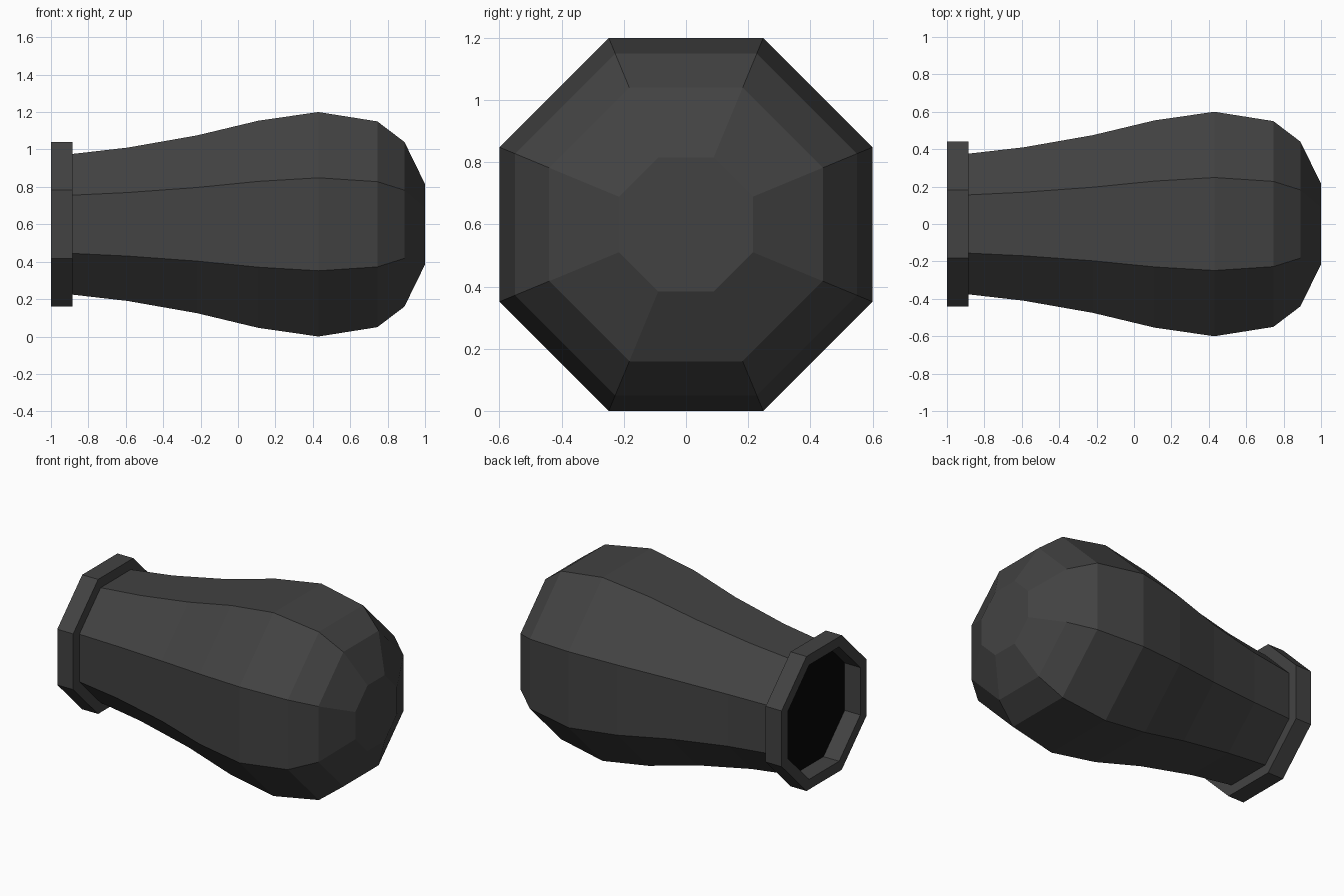
import bpy, bmesh, math

if "Cube" in bpy.data.objects:
    bpy.data.objects.remove(bpy.data.objects["Cube"])

SIDES = 8
CZ = 0.6


def material(name, v):
    m = bpy.data.materials.new(name)
    m.diffuse_color = (v, v, v, 1)
    m.use_nodes = True
    m.node_tree.nodes["Principled BSDF"].inputs["Base Color"].default_value = m.diffuse_color
    return m


def lathe_x(name, profile, mat, cap_start=False, cap_end=False, closed=False):
    """Octagonal sweep around the x axis; profile = (x, distance to flat)."""
    bm = bmesh.new()
    rings = []
    for x, flat in profile:
        r = flat / math.cos(math.pi / SIDES)
        angles = [(i + 0.5) * 2 * math.pi / SIDES for i in range(SIDES)]
        rings.append([bm.verts.new((x, r * math.cos(a), CZ + r * math.sin(a))) for a in angles])
    pairs = list(zip(rings, rings[1:]))
    if closed:
        pairs.append((rings[-1], rings[0]))
    for a, b in pairs:
        for i in range(SIDES):
            j = (i + 1) % SIDES
            bm.faces.new((a[i], a[j], b[j], b[i]))
    if cap_start:
        bm.faces.new(rings[0][::-1])
    if cap_end:
        bm.faces.new(rings[-1])
    bmesh.ops.recalc_face_normals(bm, faces=bm.faces)
    me = bpy.data.meshes.new(name)
    bm.to_mesh(me)
    bm.free()
    me.materials.append(mat)
    ob = bpy.data.objects.new(name, me)
    bpy.context.collection.objects.link(ob)
    return ob


dark = material("dark_grey", 0.055)
black = material("black", 0.002)

# Bulging body with a faceted, flat-ended nose
lathe_x("body", [(-0.885, 0.376), (-0.59, 0.41), (-0.22, 0.475), (0.11, 0.554),
                 (0.43, 0.6), (0.745, 0.55), (0.89, 0.44), (1.0, 0.215)],
        dark, cap_end=True)

# Raised collar around the opening
lathe_x("mouth_collar", [(-1.0, 0.44), (-0.885, 0.44), (-0.885, 0.374), (-1.0, 0.374)],
        dark, closed=True)

# Black floor closing the opening behind the collar
bore = lathe_x("bore_floor", [(-0.887, 0.374), (-0.884, 0.374)], black,
               cap_start=True, cap_end=True)
